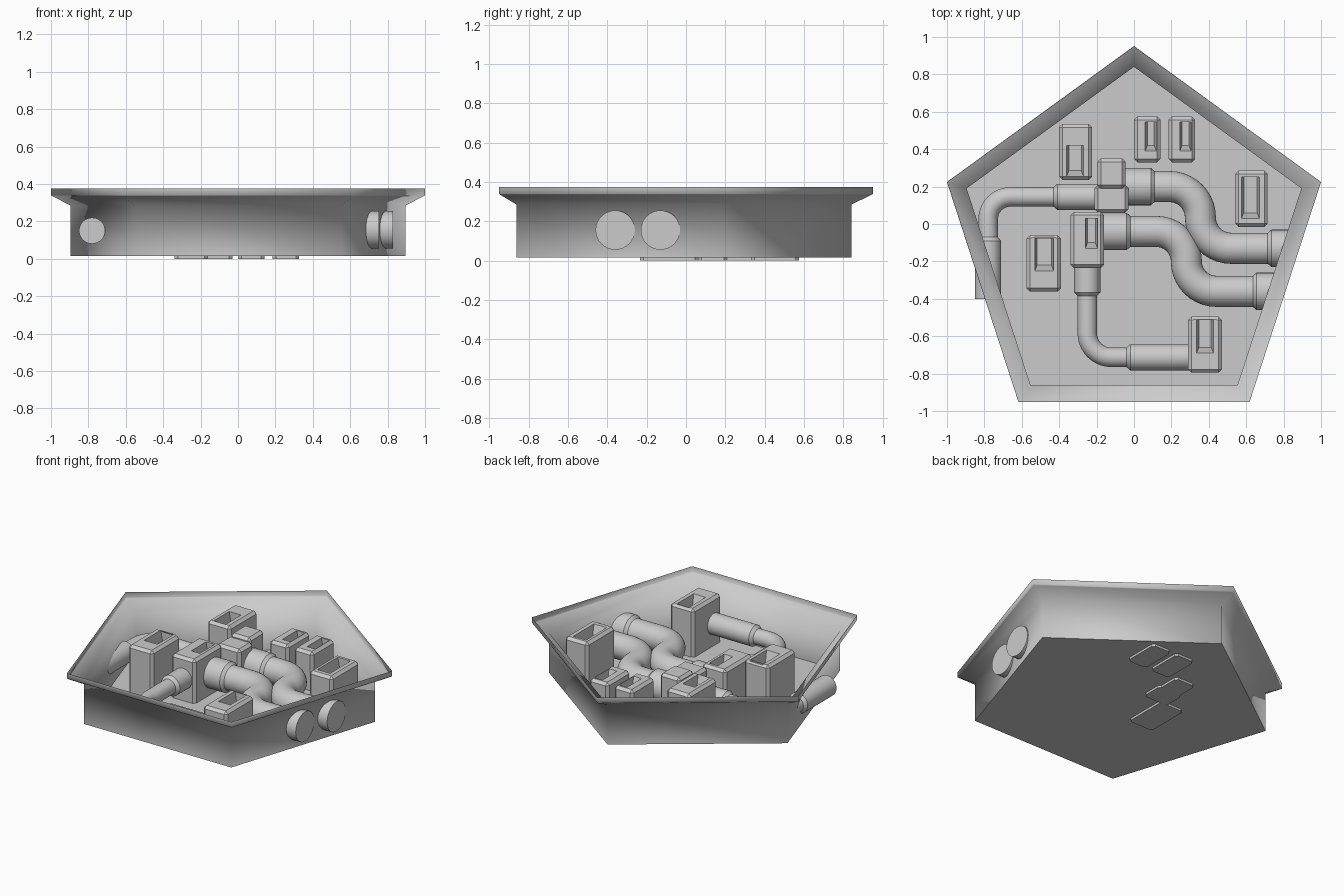
import bpy, bmesh, math
from mathutils import Vector

if "Cube" in bpy.data.objects:
    bpy.data.objects.remove(bpy.data.objects["Cube"])

CY = -0.1004  # pentagon centre in y


def finish(bm, name, angle=None):
    bmesh.ops.recalc_face_normals(bm, faces=bm.faces)
    me = bpy.data.meshes.new(name)
    bm.to_mesh(me)
    bm.free()
    ob = bpy.data.objects.new(name, me)
    bpy.context.collection.objects.link(ob)
    if angle:
        bpy.ops.object.select_all(action='DESELECT')
        ob.select_set(True)
        bpy.context.view_layer.objects.active = ob
        bpy.ops.object.shade_smooth_by_angle(angle=math.radians(angle))
    return ob


def loft(bm, rings):
    for a, b in zip(rings, rings[1:]):
        n = len(a)
        for i in range(n):
            bm.faces.new((a[i], a[(i + 1) % n], b[(i + 1) % n], b[i]))


# Pentagonal tray: open sheet with a flared rim, softly shaded
def tray():
    bm = bmesh.new()
    rings = []
    for r, z in [(0.941, 0.015), (0.941, 0.285), (1.045, 0.335), (1.0515, 0.34), (1.0515, 0.375)]:
        rings.append([bm.verts.new((r * math.sin(i * math.tau / 5),
                                    CY + r * math.cos(i * math.tau / 5), z)) for i in range(5)])
    loft(bm, rings)
    bm.faces.new(rings[0])
    finish(bm, "pentagon_tray", 89)


# Chamfered block with an optional tapered slot sunk into its top
def block(name, x0, x1, y0, y1, z0, z1, slot=None, bevel=0.018):
    bm = bmesh.new()
    bmesh.ops.create_cube(bm, size=1)
    for v in bm.verts:
        v.co = Vector((x1 if v.co.x > 0 else x0, y1 if v.co.y > 0 else y0, z1 if v.co.z > 0 else z0))
    edges = [e for e in bm.edges if max(v.co.z for v in e.verts) > z1 - 1e-5]
    bmesh.ops.bevel(bm, geom=edges, offset=bevel, segments=1, affect='EDGES')
    if slot:
        top = max(bm.faces, key=lambda f: f.calc_center_median().z)
        bmesh.ops.inset_region(bm, faces=[top], thickness=0.01)
        a, b, c, d = slot
        mid = top.calc_center_median()
        for v in top.verts:
            v.co.x = b if v.co.x > mid.x else a
            v.co.y = d if v.co.y > mid.y else c
        low = bmesh.ops.extrude_discrete_faces(bm, faces=[top])["faces"][0]
        for v in low.verts:
            v.co.z -= 0.07
            v.co.x += 0.012 if v.co.x < (a + b) / 2 else -0.012
            v.co.y += 0.03 if v.co.y < (c + d) / 2 else 0
    finish(bm, name)


# Round pipe along a level path with filleted corners and thicker sleeves at both ends
def pipe(name, pts, z, r, sleeve_r, start_len, end_len, fillet):
    P = [Vector((x, y, z)) for x, y in pts]
    d0 = (P[1] - P[0]).normalized()
    d1 = (P[-1] - P[-2]).normalized()
    path = [(P[0], d0, sleeve_r), (P[0] + d0 * start_len, d0, sleeve_r),
            (P[0] + d0 * (start_len + 0.02), d0, r)]
    for i in range(1, len(P) - 1):
        u = (P[i] - P[i - 1]).normalized()
        w = (P[i + 1] - P[i]).normalized()
        c = P[i] - u * fillet + w * fillet
        for k in range(11):
            t = k / 10 * math.pi / 2
            pos = c - w * fillet * math.cos(t) + u * fillet * math.sin(t)
            if (pos - path[-1][0]).length > 1e-4:
                path.append((pos, u * math.cos(t) + w * math.sin(t), r))
    path += [(P[-1] - d1 * (end_len + 0.02), d1, r), (P[-1] - d1 * end_len, d1, sleeve_r),
             (P[-1], d1, sleeve_r)]
    bm = bmesh.new()
    up = Vector((0, 0, 1))
    rings = []
    for pos, tan, rad in path:
        side = tan.cross(up)
        rings.append([bm.verts.new(pos + (side * math.cos(a) + up * math.sin(a)) * rad)
                      for a in [j * math.tau / 32 for j in range(32)]])
    loft(bm, rings)
    bm.faces.new(rings[0])
    bm.faces.new(rings[-1])
    finish(bm, name, 35)


tray()

# Machine blocks
block("back_left_block", -0.40, -0.225, 0.235, 0.535, 0.015, 0.34, (-0.36, -0.27, 0.255, 0.42))
for i, x in enumerate((0.0, 0.185)):
    block(f"back_twin_block_{i + 1}", x, x + 0.142, 0.33, 0.575, 0, 0.275,
          (x + 0.06, x + 0.12, 0.39, 0.545))
block("right_block", 0.54, 0.715, -0.015, 0.285, 0.015, 0.345, (0.575, 0.67, 0.03, 0.25))
block("left_block", -0.575, -0.39, -0.36, -0.06, 0.015, 0.355, (-0.53, -0.43, -0.25, -0.07))
block("front_block", 0.29, 0.47, -0.795, -0.495, 0.015, 0.34, (0.335, 0.425, -0.69, -0.51))
block("centre_block", -0.34, -0.16, -0.235, 0.065, 0, 0.31, (-0.26, -0.195, -0.13, 0.03))
block("junction_front", -0.21, -0.03, 0.06, 0.21, 0, 0.30)
block("junction_back", -0.195, -0.045, 0.19, 0.35, 0, 0.325)

# Large outlet pipes leaving through the right wall
pipe("upper_outlet_pipe", [(-0.06, 0.2), (0.355, 0.2), (0.355, -0.13), (0.83, -0.13)],
     0.155, 0.083, 0.1, 0.15, 0.095, 0.165)
pipe("lower_outlet_pipe", [(-0.18, -0.04), (0.28, -0.04), (0.28, -0.36), (0.755, -0.36)],
     0.155, 0.083, 0.1, 0.14, 0.1, 0.16)

# Thin pipes
pipe("left_outlet_pipe", [(-0.15, 0.145), (-0.78, 0.145), (-0.78, -0.40)],
     0.15, 0.052, 0.07, 0.26, 0.31, 0.12)
pipe("front_pipe", [(-0.25, -0.2), (-0.25, -0.713), (0.32, -0.713)],
     0.165, 0.052, 0.07, 0.165, 0.34, 0.13)
